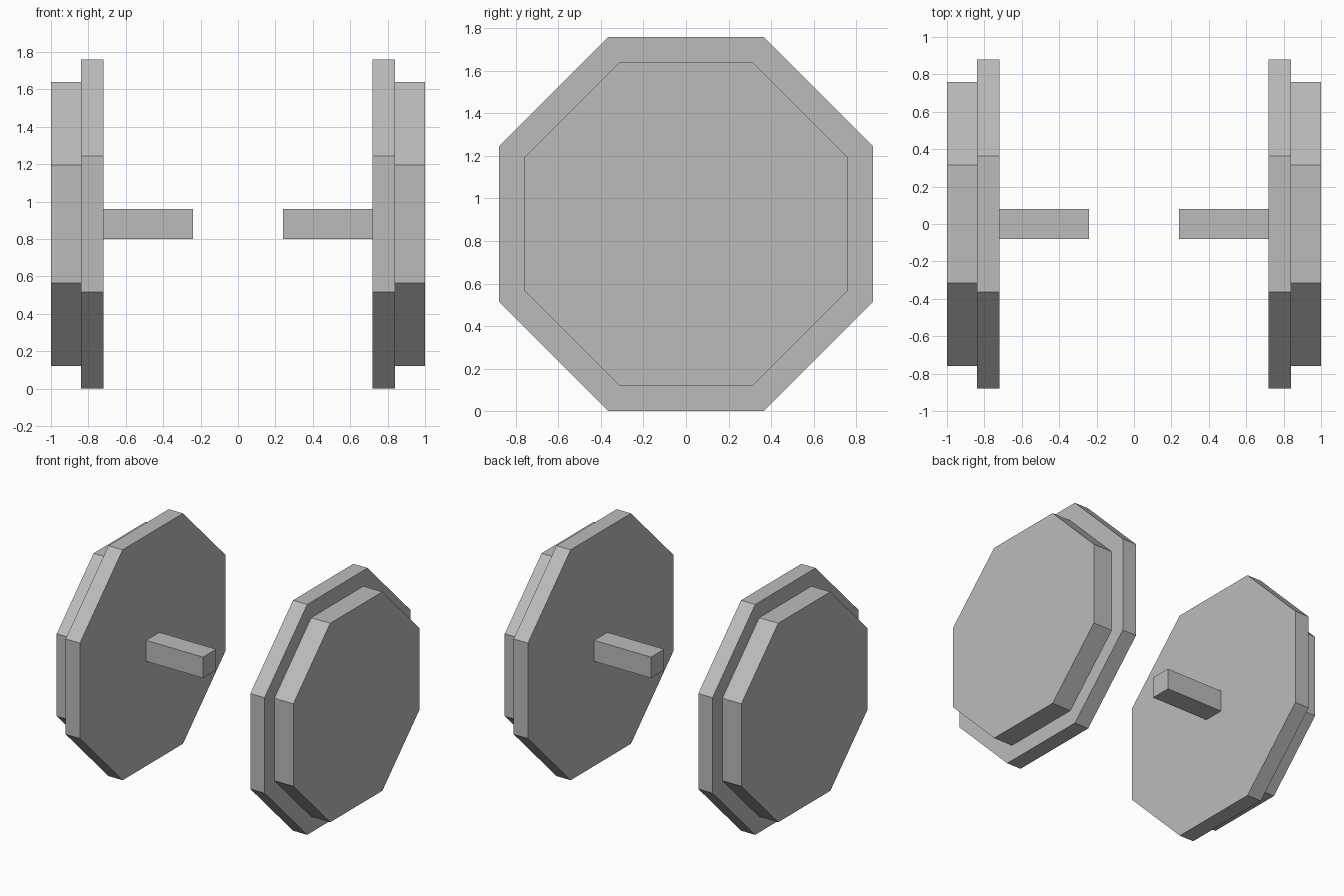
import bpy
import bmesh
from math import cos, pi
from mathutils import Matrix, Vector

default = bpy.data.objects.get("Cube")
if default:
    bpy.data.objects.remove(default, do_unlink=True)

HUB_Z = 0.88

# Single flat grey
grey = bpy.data.materials.new("plain_grey")
grey.use_nodes = True
colour = (0.5, 0.5, 0.5, 1)
grey.diffuse_color = colour
grey.node_tree.nodes["Principled BSDF"].inputs["Base Color"].default_value = colour


def prism(name, sides, apothem, x0, x1):
    """Flat-sided prism along x, with a flat side facing down."""
    bm = bmesh.new()
    radius = apothem / cos(pi / sides)
    bmesh.ops.create_cone(bm, cap_ends=True, segments=sides,
                          radius1=radius, radius2=radius, depth=abs(x1 - x0))
    bm.transform(Matrix.Translation(Vector(((x0 + x1) / 2, 0, HUB_Z)))
                 @ Matrix.Rotation(pi / 2, 4, "Y")
                 @ Matrix.Rotation(pi / sides, 4, "Z"))
    mesh = bpy.data.meshes.new(name)
    bm.to_mesh(mesh)
    bm.free()
    mesh.materials.append(grey)
    obj = bpy.data.objects.new(name, mesh)
    bpy.context.collection.objects.link(obj)
    return obj


# A stepped octagonal wheel with a square axle stub on each side
for side, s in (("left", 1), ("right", -1)):
    prism(side + "_axle", 4, 0.08, s * 0.24, s * 0.72)
    prism(side + "_wheel_flange", 8, 0.88, s * 0.72, s * 0.84)
    prism(side + "_wheel_tread", 8, 0.76, s * 0.84, s * 1.0)
